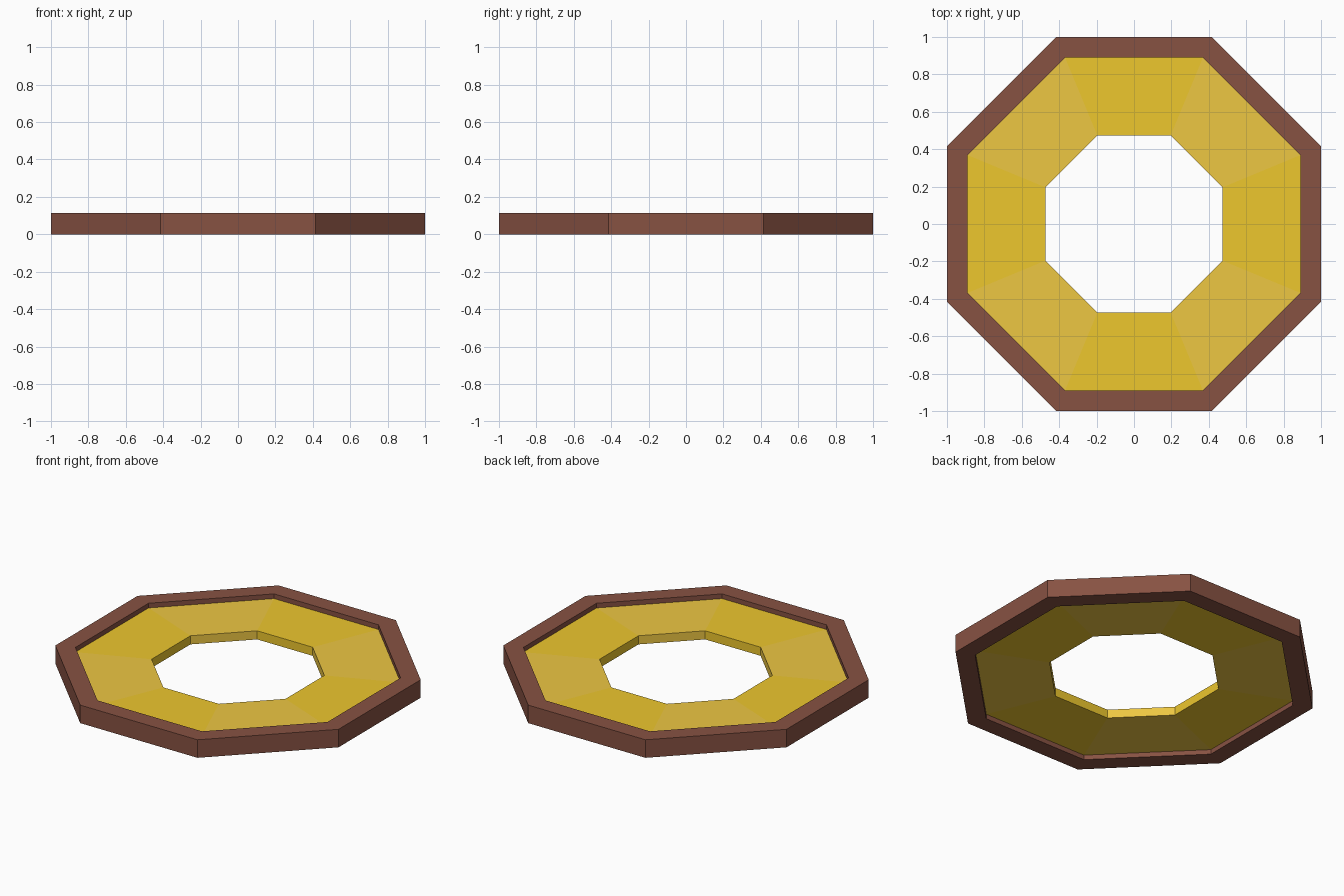
import bpy, bmesh, math

if "Cube" in bpy.data.objects:
    bpy.data.objects.remove(bpy.data.objects["Cube"])

SIDES = 8


def material(name, color):
    mat = bpy.data.materials.new(name)
    mat.diffuse_color = (*color, 1.0)
    mat.use_nodes = True
    mat.node_tree.nodes["Principled BSDF"].inputs["Base Color"].default_value = mat.diffuse_color
    return mat


def octagon_ring(name, outer, inner, z0, z1, mats):
    """Closed ring; outer and inner are centre-to-side distances."""
    bm = bmesh.new()
    profile = [(outer, z0), (outer, z1), (inner, z1), (inner, z0)]
    step = 2 * math.pi / SIDES
    stretch = 1 / math.cos(step / 2)
    loops = []
    for i in range(SIDES):
        a = (i - 0.5) * step
        loops.append([bm.verts.new((r * stretch * math.cos(a), r * stretch * math.sin(a), z))
                      for r, z in profile])
    for i in range(SIDES):
        p, q = loops[i], loops[(i + 1) % SIDES]
        for k in range(4):
            n = (k + 1) % 4
            face = bm.faces.new((p[k], q[k], q[n], p[n]))
            face.material_index = i % len(mats)
    bmesh.ops.recalc_face_normals(bm, faces=bm.faces)
    mesh = bpy.data.meshes.new(name)
    bm.to_mesh(mesh)
    bm.free()
    for m in mats:
        mesh.materials.append(m)
    obj = bpy.data.objects.new(name, mesh)
    bpy.context.collection.objects.link(obj)
    return obj


brown = material("brown", (0.243, 0.084, 0.055))
yellow = material("yellow", (0.85, 0.57, 0.027))
pale_yellow = material("pale_yellow", (0.85, 0.57, 0.055))

# Raised outer rim
octagon_ring("outer_rim", 1.0, 0.89, 0.0, 0.115, [brown])
# Recessed panel with alternating tinted segments and an open centre
octagon_ring("inner_panel", 0.89, 0.473, 0.03, 0.085, [yellow, pale_yellow])
